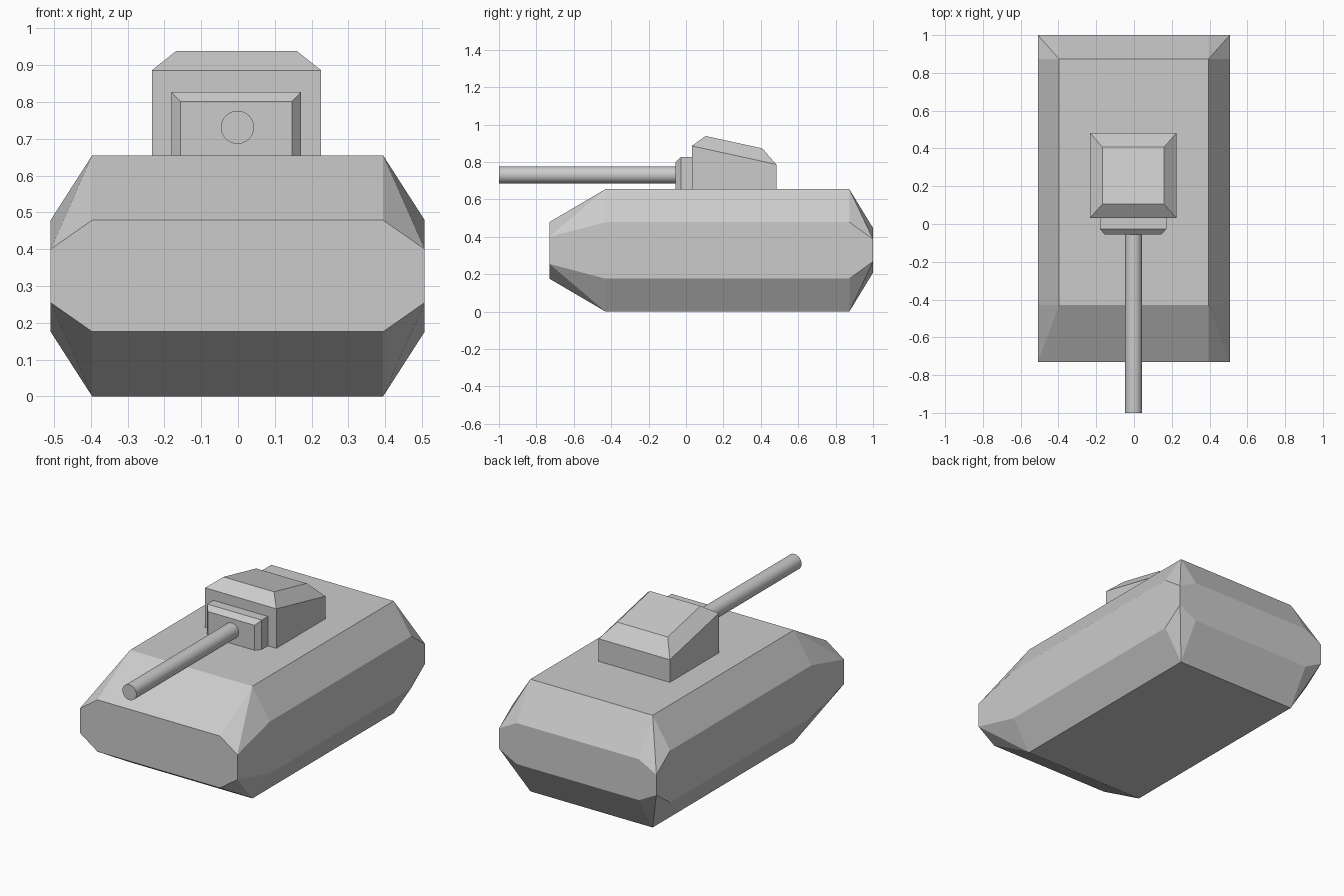
import bpy, bmesh, math

if "Cube" in bpy.data.objects:
    bpy.data.objects.remove(bpy.data.objects["Cube"])


def hull_part(name, profile, cx=0.0):
    """Convex faceted part from (half_width, y, z) points mirrored across x = cx."""
    bm = bmesh.new()
    for w, y, z in profile:
        for s in (-1, 1):
            bm.verts.new((cx + s * w, y, z))
    bmesh.ops.convex_hull(bm, input=bm.verts[:])
    bmesh.ops.dissolve_limit(bm, angle_limit=math.radians(1.0),
                             verts=bm.verts[:], edges=bm.edges[:])
    bmesh.ops.recalc_face_normals(bm, faces=bm.faces[:])
    mesh = bpy.data.meshes.new(name)
    bm.to_mesh(mesh)
    bm.free()
    obj = bpy.data.objects.new(name, mesh)
    bpy.context.collection.objects.link(obj)
    return obj


# Hull: upper half outline, mirrored vertically about its mid height
HEIGHT = 0.655
INNER, OUTER = 0.395, 0.508
upper = [
    (INNER, -0.43, HEIGHT), (INNER, 0.873, HEIGHT),   # deck
    (INNER, -0.73, 0.479), (OUTER, -0.73, 0.40),      # nose
    (OUTER, -0.43, 0.479), (OUTER, 0.873, 0.479),     # flanks
    (INNER, 1.0, 0.447), (OUTER, 1.0, 0.387),         # tail
]
lower = [(w, y, HEIGHT - z) for w, y, z in upper]
hull_part("hull", upper + lower, -0.001)

# Turret: box with a sloping, bevelled roof
hull_part("turret", [
    (0.23, 0.031, HEIGHT), (0.23, 0.483, HEIGHT),
    (0.23, 0.031, 0.886), (0.23, 0.483, 0.787),
    (0.163, 0.105, 0.939), (0.163, 0.407, 0.873),
], -0.004)

# Gun mantlet: plate chamfered on top and sides
hull_part("gun_mantlet", [
    (0.176, 0.031, HEIGHT), (0.176, 0.031, 0.827),
    (0.176, -0.026, HEIGHT), (0.176, -0.026, 0.827),
    (0.151, -0.055, HEIGHT), (0.151, -0.055, 0.801),
], -0.005)

# Gun barrel
y0, y1 = -1.0, -0.05
bpy.ops.mesh.primitive_cylinder_add(vertices=32, radius=0.045, depth=y1 - y0,
                                    location=(-0.0015, (y0 + y1) / 2, 0.731),
                                    rotation=(math.pi / 2, 0, 0))
barrel = bpy.context.object
barrel.name = "gun_barrel"
bpy.ops.object.shade_smooth_by_angle(angle=math.radians(30))
